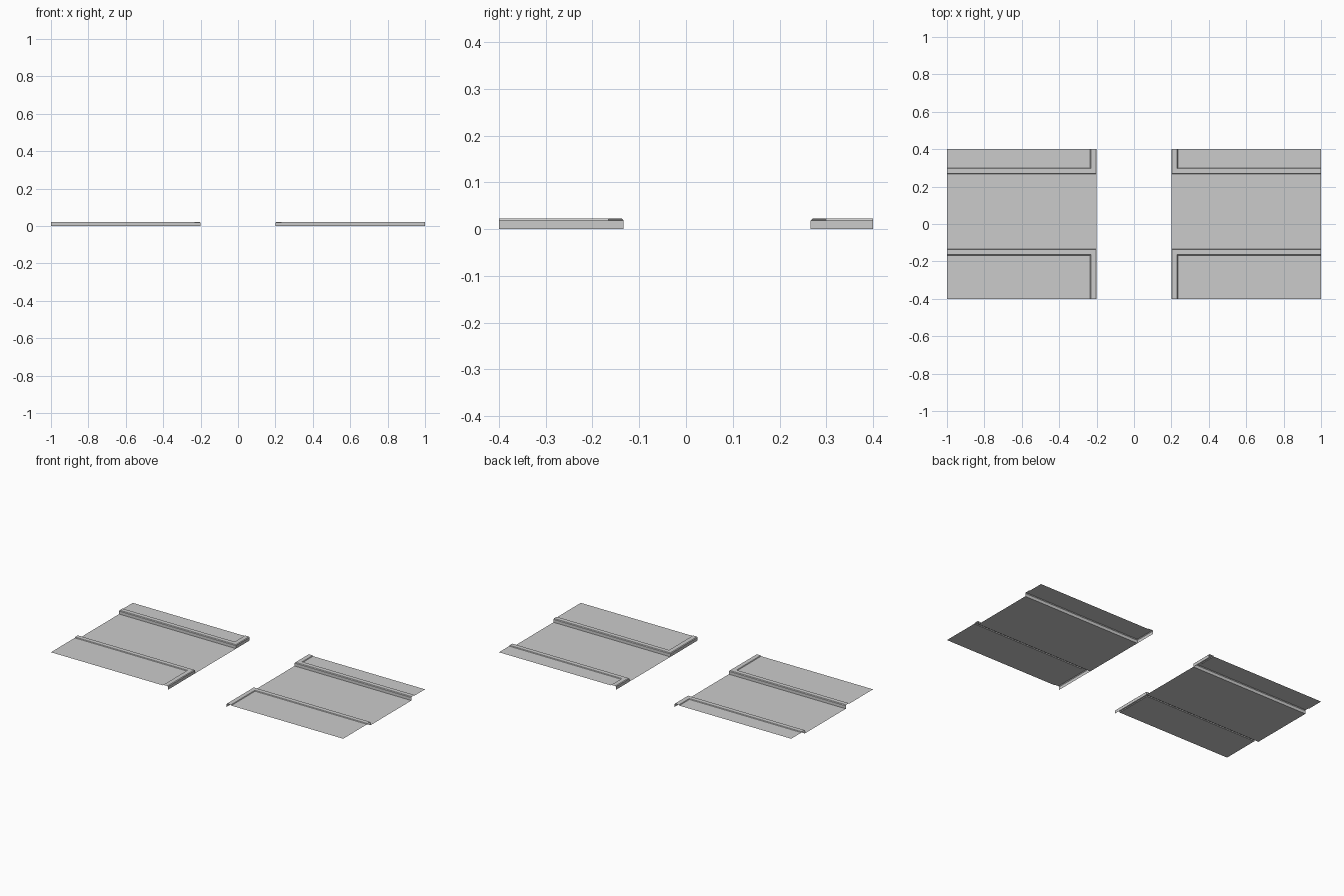
import bpy, bmesh

if "Cube" in bpy.data.objects:
    bpy.data.objects.remove(bpy.data.objects["Cube"])

GAP, END, SIDE = 0.2, 1.0, 0.4
# kerb section: (distance inward from the edge, height)
PROFILE = [(0, 0), (0, 0.0185), (0.004, 0.0225), (0.031, 0.0225), (0.034, 0.0185)]


def finish(name, bm):
    me = bpy.data.meshes.new(name)
    bm.to_mesh(me)
    bm.free()
    ob = bpy.data.objects.new(name, me)
    bpy.context.collection.objects.link(ob)
    # matching half on the other side of the gap
    mod = ob.modifiers.new("mirror", 'MIRROR')
    mod.use_axis[0] = True
    mod.use_mirror_merge = False
    return ob


def pavement(name, edge_y, s):
    """Kerb swept around an L corner plus the paved sheet; s = direction away from the road."""
    bm = bmesh.new()
    rows = []
    for d, z in PROFILE:
        y = edge_y + s * d
        rows.append([bm.verts.new(p) for p in
                     ((END, y, z), (GAP + d, y, z), (GAP + d, s * SIDE, z))])
    for a, b in zip(rows, rows[1:]):
        for i in range(2):
            bm.faces.new((a[i], a[i + 1], b[i + 1], b[i]))
    # paved sheet inside the kerb
    far = bm.verts.new((END, s * SIDE, PROFILE[-1][1]))
    sheet = bm.faces.new(rows[-1] + [far])
    bmesh.ops.recalc_face_normals(bm, faces=bm.faces[:])
    sheet.normal_update()
    if sheet.normal.z < 0:
        bmesh.ops.reverse_faces(bm, faces=bm.faces[:])
    return finish(name, bm)


front_edge, back_edge = -0.1333, 0.2667

# road surface
bm = bmesh.new()
bm.faces.new([bm.verts.new((x, y, 0)) for x, y in
              ((GAP, front_edge), (END, front_edge), (END, back_edge), (GAP, back_edge))])
finish("road_surface", bm)

# pavements with kerbs
pavement("front_pavement", front_edge, -1)
pavement("back_pavement", back_edge, 1)
